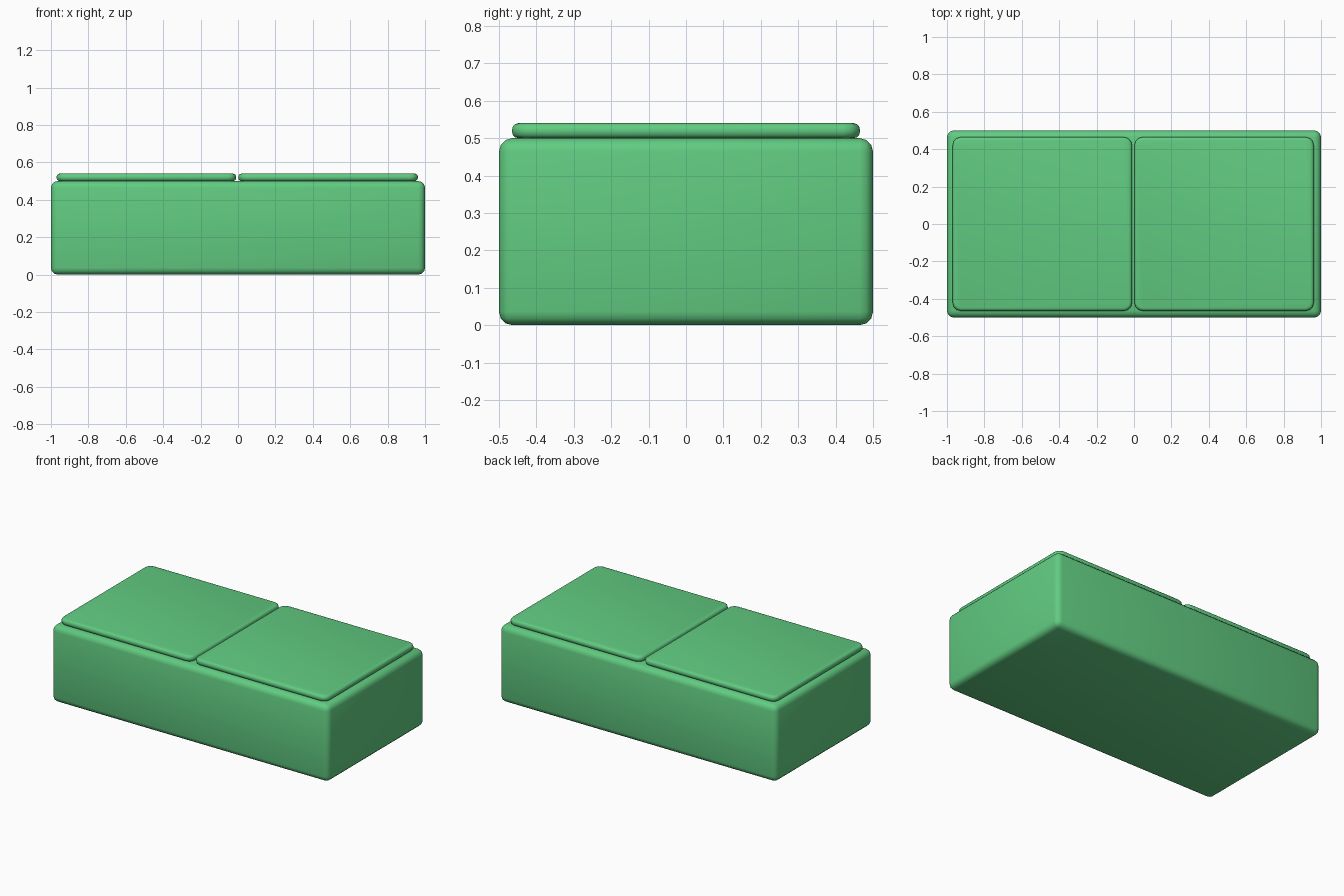
import bpy, bmesh

if "Cube" in bpy.data.objects:
    bpy.data.objects.remove(bpy.data.objects["Cube"])

green = bpy.data.materials.new("green")
green.diffuse_color = (0.12, 0.60, 0.22, 1)
green.use_nodes = True
green.node_tree.nodes["Principled BSDF"].inputs["Base Color"].default_value = green.diffuse_color


def rounded_box(name, lo, hi, corner, edge, segments):
    """Box with rounded vertical corners, then rounded rims."""
    bm = bmesh.new()
    bmesh.ops.create_cube(bm, size=1)
    for v in bm.verts:
        for i in range(3):
            v.co[i] = lo[i] if v.co[i] < 0 else hi[i]

    def bevel(edges, width):
        bmesh.ops.bevel(bm, geom=edges, offset=width, offset_type='OFFSET',
                        segments=segments, profile=0.5, affect='EDGES',
                        clamp_overlap=True)

    if corner == edge:
        bevel(bm.edges[:], edge)
    else:
        bevel([e for e in bm.edges
               if abs(e.verts[0].co.z - e.verts[1].co.z) > 1e-4], corner)
        bevel([e for e in bm.edges
               if abs(e.verts[0].co.z - e.verts[1].co.z) < 1e-4], edge)
    for f in bm.faces:
        f.smooth = True
    mesh = bpy.data.meshes.new(name)
    bm.to_mesh(mesh)
    bm.free()
    mesh.materials.append(green)
    obj = bpy.data.objects.new(name, mesh)
    bpy.context.collection.objects.link(obj)
    return obj


# main block
rounded_box("base", (-1, -0.5, 0), (1, 0.5, 0.5), 0.036, 0.036, 3)

# two thin pads on top
for name, x in (("left_pad", -0.97), ("right_pad", 0.002)):
    rounded_box(name, (x, -0.465, 0.5), (x + 0.96, 0.465, 0.54), 0.045, 0.017, 3)
